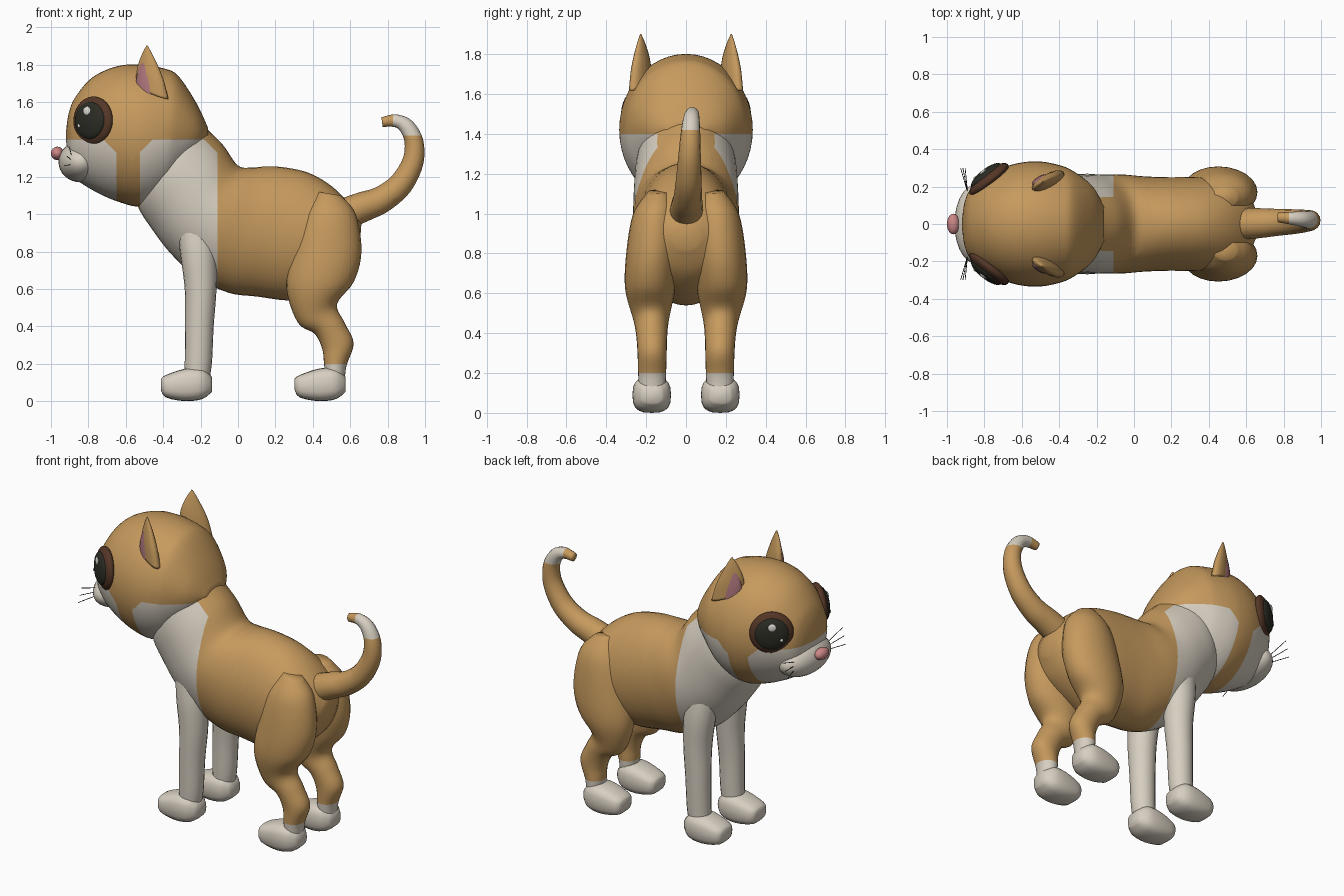
import bpy, bmesh, math
from mathutils import Vector as V

cube = bpy.data.objects.get("Cube")
if cube:
    bpy.data.objects.remove(cube)


def material(name, rgb):
    m = bpy.data.materials.new(name)
    m.use_nodes = True
    m.diffuse_color = (*rgb, 1)
    m.node_tree.nodes["Principled BSDF"].inputs["Base Color"].default_value = (*rgb, 1)
    return m


TAN = material("tan fur", (0.56, 0.32, 0.11))
CREAM = material("cream fur", (0.68, 0.62, 0.53))
BROWN = material("brown eye rim", (0.09, 0.038, 0.02))
BLACK = material("black", (0.025, 0.025, 0.018))
PINK = material("nose pink", (0.6, 0.24, 0.24))
ROSE = material("inner ear rose", (0.42, 0.18, 0.2))
GLINT = material("eye glint", (0.78, 0.75, 0.7))


def spline(a, b, c, d, t):
    return 0.5 * (2 * b + (c - a) * t + (2 * a - 5 * b + 4 * c - d) * t * t
                  + (3 * b - a - 3 * c + d) * t ** 3)


def loft(name, rings, mat, patches=(), seg=28, steps=5, power=1.0):
    """Skin smooth rings (centre, u, v); patches are lists of half planes painted cream."""
    n = len(rings)
    fine = []
    for i in range(n - 1):
        four = [rings[min(max(j, 0), n - 1)] for j in (i - 1, i, i + 1, i + 2)]
        for k in range(steps):
            fine.append([spline(*(r[q] for r in four), k / steps) for q in range(3)])
    fine.append(rings[-1])
    bm = bmesh.new()
    loops = []
    for c, u, v in fine:
        loop = []
        for k in range(seg):
            a = math.tau * k / seg
            cu, sv = (math.copysign(abs(f) ** power, f) for f in (math.cos(a), math.sin(a)))
            loop.append(bm.verts.new(c + u * cu + v * sv))
        loops.append(loop)
    for p, q in zip(loops, loops[1:]):
        for k in range(seg):
            j = (k + 1) % seg
            bm.faces.new((p[k], p[j], q[j], q[k]))
    bm.faces.new(loops[0])
    bm.faces.new(loops[-1])
    bmesh.ops.recalc_face_normals(bm, faces=bm.faces)
    for patch in patches:
        for co, no in patch:
            bmesh.ops.bisect_plane(bm, geom=bm.verts[:] + bm.edges[:] + bm.faces[:],
                                   plane_co=co, plane_no=no, dist=1e-5)
    for f in bm.faces:
        f.smooth = True
        c = f.calc_center_median()
        if any(all((c - co).dot(no) > 0 for co, no in patch) for patch in patches):
            f.material_index = 1
    mesh = bpy.data.meshes.new(name)
    bm.to_mesh(mesh)
    bm.free()
    mesh.materials.append(mat)
    mesh.materials.append(CREAM)
    ob = bpy.data.objects.new(name, mesh)
    bpy.context.collection.objects.link(ob)
    return ob


def side(x1, z1, x2, z2, w, y=0):
    """Ring through two side-outline points with half width w."""
    a, b = V((x1, y, z1)), V((x2, y, z2))
    return (a + b) / 2, (a - b) / 2, V((0, w, 0))


def blob(name, loc, radii, mat, facing=None):
    bpy.ops.mesh.primitive_uv_sphere_add(segments=28, ring_count=16, radius=1, location=loc)
    ob = bpy.context.object
    ob.name = name
    ob.scale = radii
    if facing:
        ob.rotation_euler = facing.to_track_quat('Z', 'Y').to_euler()
    ob.data.materials.append(mat)
    bpy.ops.object.shade_smooth()
    return ob


def half(x, z, nx, nz):
    return V((x, 0, z)), V((nx, 0, nz))


# Cream markings: neck bib, face mask, tail tip, hind socks
BIB = [half(0, 1.4, 0, -1), half(-0.525, 0, 1, 0), half(-0.11, 0, -1, 0),
       half(-0.525, 1.33, 1, -1), half(-0.11, 1.33, -1, -1)]
MASK = [half(0, 1.4, 0, -1), half(-0.65, 0, -1, 0), half(-0.65, 1.33, -1, -1)]
TIP = [half(0, 1.42, 0, 1), half(0.83, 0, 1, 0)]
SOCK = [half(0, 0.2, 0, -1)]

# Neck and trunk
loft("torso", [side(*r) for r in (
    (-0.26, 1.56, -0.56, 1.14, 0.22), (-0.17, 1.46, -0.53, 1.03, 0.25),
    (-0.08, 1.37, -0.46, 0.92, 0.26), (0.0, 1.26, -0.36, 0.79, 0.265),
    (0.08, 1.25, -0.22, 0.66, 0.265), (0.15, 1.255, -0.05, 0.58, 0.255),
    (0.25, 1.25, 0.1, 0.56, 0.25), (0.38, 1.22, 0.3, 0.54, 0.25),
    (0.5, 1.15, 0.45, 0.6, 0.24), (0.6, 1.05, 0.58, 0.7, 0.19),
    (0.66, 0.95, 0.65, 0.82, 0.07))], TAN, [BIB], seg=40)

# Head: x, centre height, half width, half height
loft("head", [side(x, z + h, x, z - h, w) for x, z, w, h in (
    (-0.92, 1.42, 0.02, 0.02), (-0.905, 1.41, 0.12, 0.13), (-0.87, 1.41, 0.19, 0.215),
    (-0.78, 1.43, 0.262, 0.3), (-0.65, 1.43, 0.318, 0.36), (-0.52, 1.42, 0.335, 0.38),
    (-0.4, 1.43, 0.315, 0.35), (-0.32, 1.45, 0.28, 0.29), (-0.22, 1.44, 0.2, 0.15),
    (-0.16, 1.42, 0.09, 0.04))], TAN, [BIB, MASK], seg=48)
blob("muzzle", (-0.84, 0, 1.28), (0.12, 0.215, 0.11), CREAM)
blob("nose", (-0.966, 0, 1.325), (0.034, 0.055, 0.036), PINK)

# Tail: x, z, radius along its bend
path = [(0.57, 1.0, 0.085), (0.67, 1.04, 0.08), (0.77, 1.08, 0.072), (0.87, 1.16, 0.065),
        (0.935, 1.28, 0.057), (0.94, 1.39, 0.05), (0.9, 1.47, 0.042),
        (0.84, 1.5, 0.034), (0.77, 1.492, 0.026)]
rings = []
for i, (x, z, r) in enumerate(path):
    a, b = path[max(i - 1, 0)], path[min(i + 1, len(path) - 1)]
    t = V((b[0] - a[0], 0, b[1] - a[1])).normalized()
    rings.append((V((x, 0.035 * i / 8, z)), V((-t.z, 0, t.x)) * r, V((0, r, 0))))
loft("tail", rings, TAN, [TIP], seg=16)

for s, tag in ((1, "left"), (-1, "right")):
    # Front leg
    loft(f"front_leg_{tag}", [side(a, z, b, z, w, s * y) for a, b, z, w, y in (
        (-0.33, -0.13, 1.0, 0.07, 0.15), (-0.31, -0.115, 0.8, 0.09, 0.16),
        (-0.285, -0.115, 0.6, 0.085, 0.165), (-0.283, -0.13, 0.4, 0.075, 0.17),
        (-0.285, -0.14, 0.2, 0.07, 0.17), (-0.29, -0.16, 0.08, 0.065, 0.17))],
        CREAM, seg=20)
    # Hind leg with haunch
    loft(f"hind_leg_{tag}", [side(*r[:5], s * r[5]) for r in (
        (0.43, 1.12, 0.55, 1.1, 0.05, 0.14), (0.34, 1.0, 0.63, 1.0, 0.11, 0.155),
        (0.285, 0.8, 0.66, 0.8, 0.13, 0.17), (0.26, 0.6, 0.62, 0.64, 0.125, 0.18),
        (0.32, 0.42, 0.53, 0.52, 0.09, 0.175), (0.41, 0.36, 0.57, 0.42, 0.078, 0.172),
        (0.45, 0.28, 0.618, 0.31, 0.073, 0.17), (0.46, 0.2, 0.58, 0.19, 0.07, 0.17),
        (0.47, 0.1, 0.57, 0.1, 0.065, 0.17))], TAN, [SOCK], seg=24)
    # Paws
    for part, shift in (("front", 0), ("hind", 0.715)):
        loft(f"{part}_paw_{tag}", [side(x + shift, hi, x + shift, lo, w, s * 0.172)
             for x, lo, hi, w in (
                 (-0.412, 0.06, 0.12, 0.05), (-0.385, 0.02, 0.14, 0.08),
                 (-0.28, 0, 0.175, 0.096), (-0.19, 0.012, 0.175, 0.09),
                 (-0.14, 0.05, 0.13, 0.05))], CREAM, seg=20, steps=3, power=0.7)
    # Ear and its inner patch
    u, n = V((0.085, 0.05 * s, -0.035)), V((-0.6, 0.8 * s, 0))
    spec = ((1.65, 1.0, 0.04), (1.75, 0.8, 0.033), (1.84, 0.4, 0.018), (1.9, 0.04, 0.003))
    spots = [V((-0.46 - 0.1 * (z - 1.65), 0.228 * s, z)) for z, _, _ in spec]
    loft(f"ear_{tag}", [(p, u * k, n * d) for p, (_, k, d) in zip(spots, spec)],
         TAN, seg=16)
    loft(f"inner_ear_{tag}", [(p - u * k * 0.25 + n * d * 0.6 - V((0, 0, 0.035)),
         u * k * 0.6, n * d * 0.6) for p, (_, k, d) in zip(spots, spec)], ROSE, seg=16)
    # Eye: rim, pupil and two glints
    n = V((-0.62, 0.78 * s, 0.04)).normalized()
    across = V((0.78, 0.62 * s, 0))
    eye = V((-0.775, 0.238 * s, 1.5))
    blob(f"eye_rim_{tag}", eye, (0.13, 0.13, 0.045), BROWN, n)
    blob(f"pupil_{tag}", eye + n * 0.026, (0.1, 0.1, 0.034), BLACK, n)
    for i, (du, dz, r) in enumerate(((0.0, 0.05, 0.024), (-0.055, -0.03, 0.01))):
        blob(f"eye_glint_{tag}_{i}", eye + n * 0.052 + across * du + V((0, 0, dz)),
             (r, r, 0.008), GLINT, n)
    # Whiskers
    for i in (-1, 0, 1):
        root = V((-0.89, 0.17 * s, 1.29 + 0.025 * i))
        end = V((-0.915 + 0.012 * i, 0.3 * s, 1.31 + 0.05 * i))
        loft(f"whisker_{tag}_{i + 2}", [(p, V((0.002, 0, 0)), V((0, 0, 0.002)))
             for p in (root, end)], BLACK, seg=6, steps=1)
